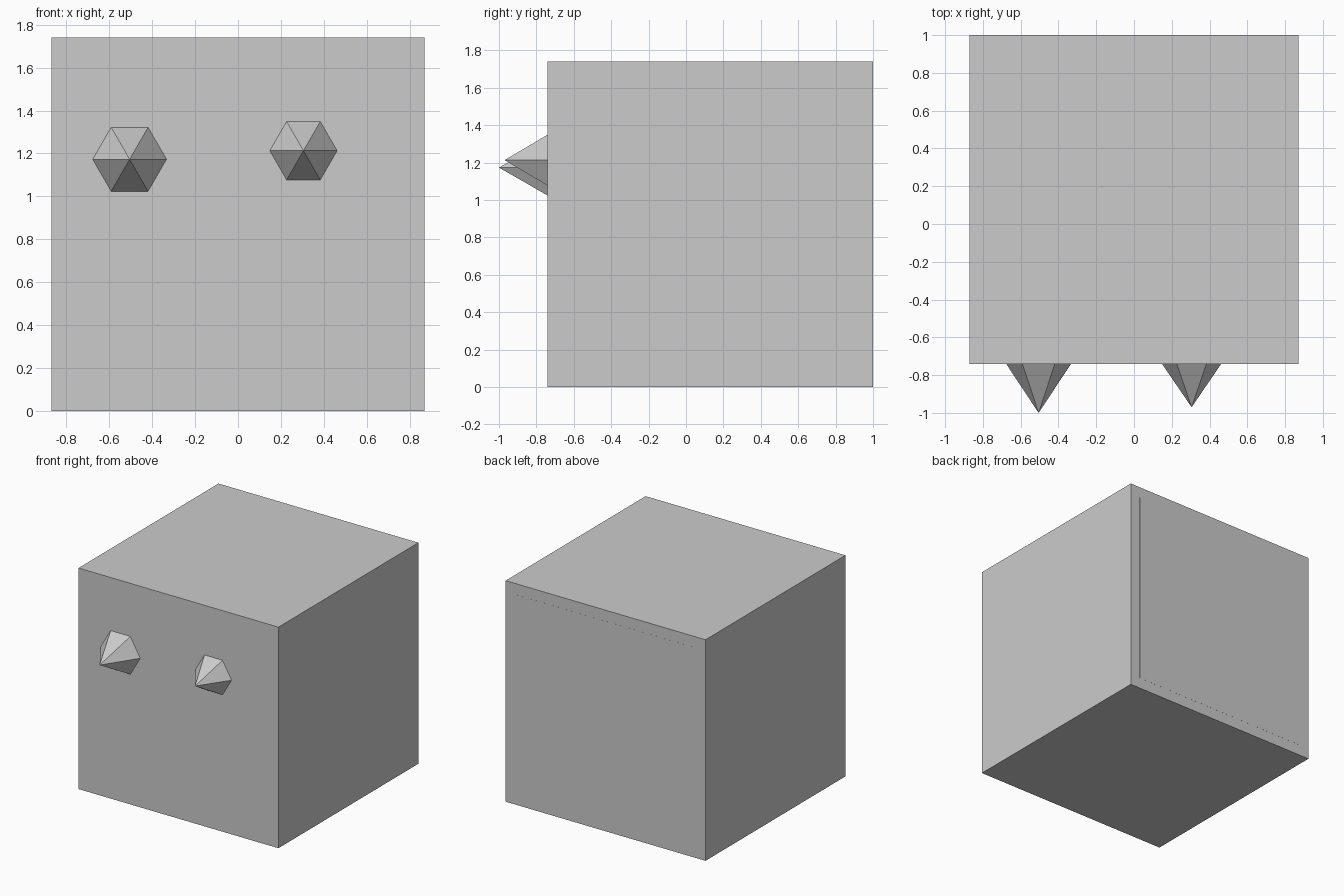
import bpy
from math import pi

if "Cube" in bpy.data.objects:
    bpy.data.objects.remove(bpy.data.objects["Cube"])


def box(name, size, center):
    bpy.ops.mesh.primitive_cube_add(size=1, location=center)
    ob = bpy.context.object
    ob.name = name
    ob.scale = size
    bpy.ops.object.transform_apply(location=False, rotation=False, scale=True)
    return ob


def spike(name, x, z, radius, tip_y):
    # Six-sided cone pointing forward, corners left and right
    length = FRONT - tip_y
    bpy.ops.mesh.primitive_cone_add(
        vertices=6, radius1=radius, radius2=0, depth=length,
        location=(x, FRONT - length / 2, z), rotation=(pi / 2, pi / 6, 0))
    bpy.context.object.name = name


SIDE = 1.74
FRONT = 1 - SIDE

# Main cube
box("body", (SIDE, SIDE, SIDE), (0, 1 - SIDE / 2, SIDE / 2))

# Inset panel lying almost flush with the back
box("back_panel", (SIDE * 0.9, 0.02, SIDE * 0.9), (0, 0.9905, SIDE / 2))

# Two slightly uneven spikes on the front
spike("left_spike", -0.505, 1.173, 0.172, -1.0)
spike("right_spike", 0.305, 1.213, 0.157, -0.97)
